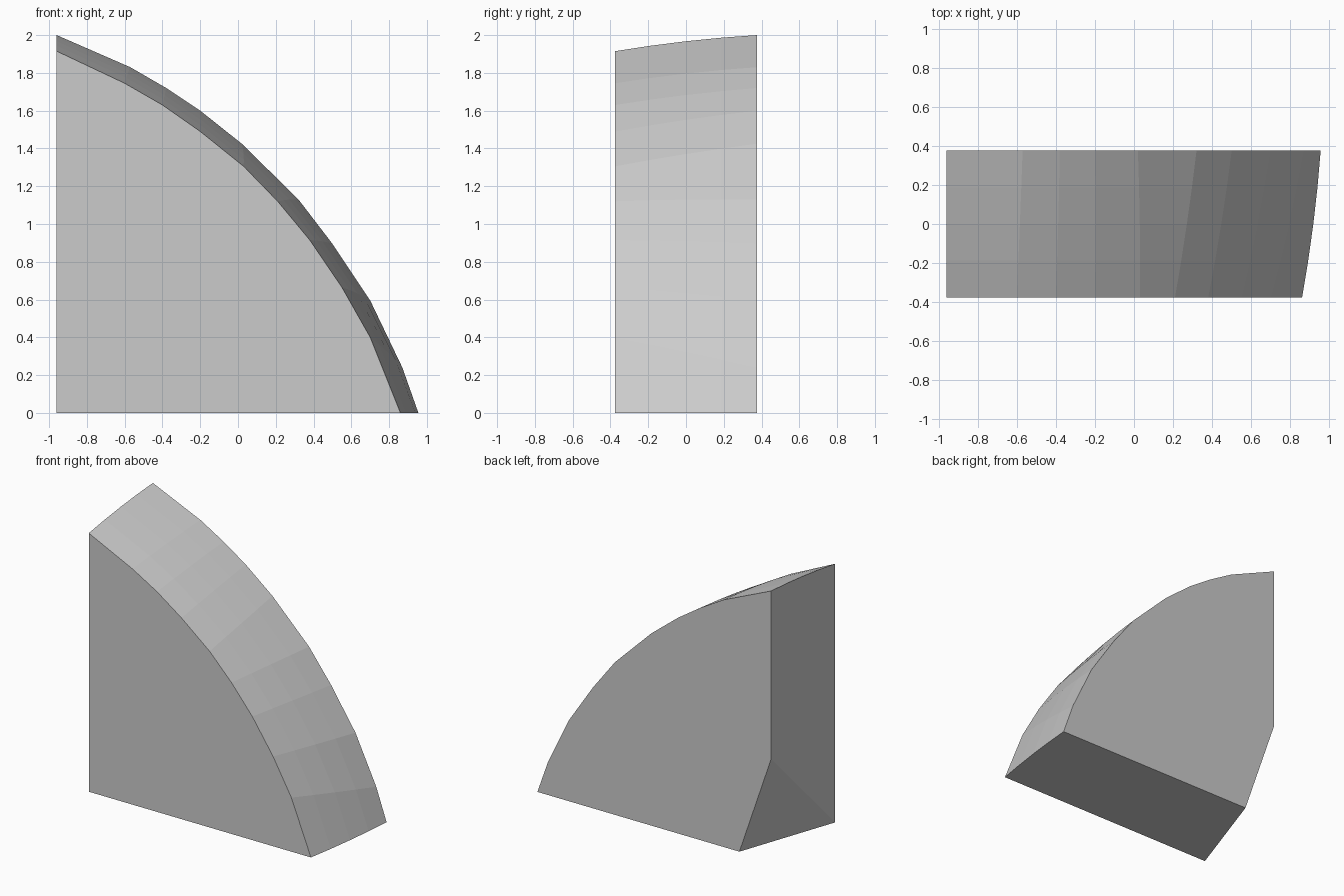
import bpy, bmesh

if "Cube" in bpy.data.objects:
    bpy.data.objects.remove(bpy.data.objects["Cube"])

# Curved outer edge in (x, z), from the top corner down to the floor
FRONT = [(-.96, 1.915), (-.6, 1.745), (-.4, 1.63), (-.2, 1.49), (.03, 1.305),
         (.21, 1.12), (.38, .915), (.55, .665), (.70, .40), (.86, 0)]
BACK = [(-.96, 2.0), (-.57, 1.83), (-.38, 1.72), (-.2, 1.6), (.02, 1.425),
        (.32, 1.13), (.5, .895), (.7, .595), (.87, .24), (.955, 0)]
Y = .375
ROWS = 4

bm = bmesh.new()

# Crown surface: rows blended from front to back with a slight bulge
rows = []
for r in range(ROWS + 1):
    t = r / ROWS
    bulge = .04 * t * (1 - t)
    row = []
    for i, ((xf, zf), (xb, zb)) in enumerate(zip(FRONT, BACK)):
        u = i / (len(FRONT) - 1)
        x = xf + (xb - xf) * t + bulge * u
        z = zf + (zb - zf) * t + bulge * (1 - u)
        if i == 0:
            x = -.96
        if i == len(FRONT) - 1:
            z = 0
        row.append(bm.verts.new((x, -Y + 2 * Y * t, z)))
    rows.append(row)
for a, b in zip(rows, rows[1:]):
    for i in range(len(a) - 1):
        bm.faces.new((a[i], a[i + 1], b[i + 1], b[i]))

# Lower left corners: the back corner is cut off below a kink
front_foot = bm.verts.new((-.96, -Y, 0))
back_foot = bm.verts.new((-.70, Y, 0))
kink = bm.verts.new((-.96, Y, .755))

# Flat front, back, left, chamfer and floor faces
bm.faces.new(rows[0] + [front_foot])
bm.faces.new(rows[-1] + [back_foot, kink])
bm.faces.new([r[0] for r in rows] + [kink, front_foot])
bm.faces.new((kink, back_foot, front_foot))
bm.faces.new([r[-1] for r in rows] + [back_foot, front_foot])
bmesh.ops.recalc_face_normals(bm, faces=bm.faces)

mesh = bpy.data.meshes.new("curved_wedge")
bm.to_mesh(mesh)
bm.free()
wedge = bpy.data.objects.new("curved_wedge", mesh)
bpy.context.collection.objects.link(wedge)
